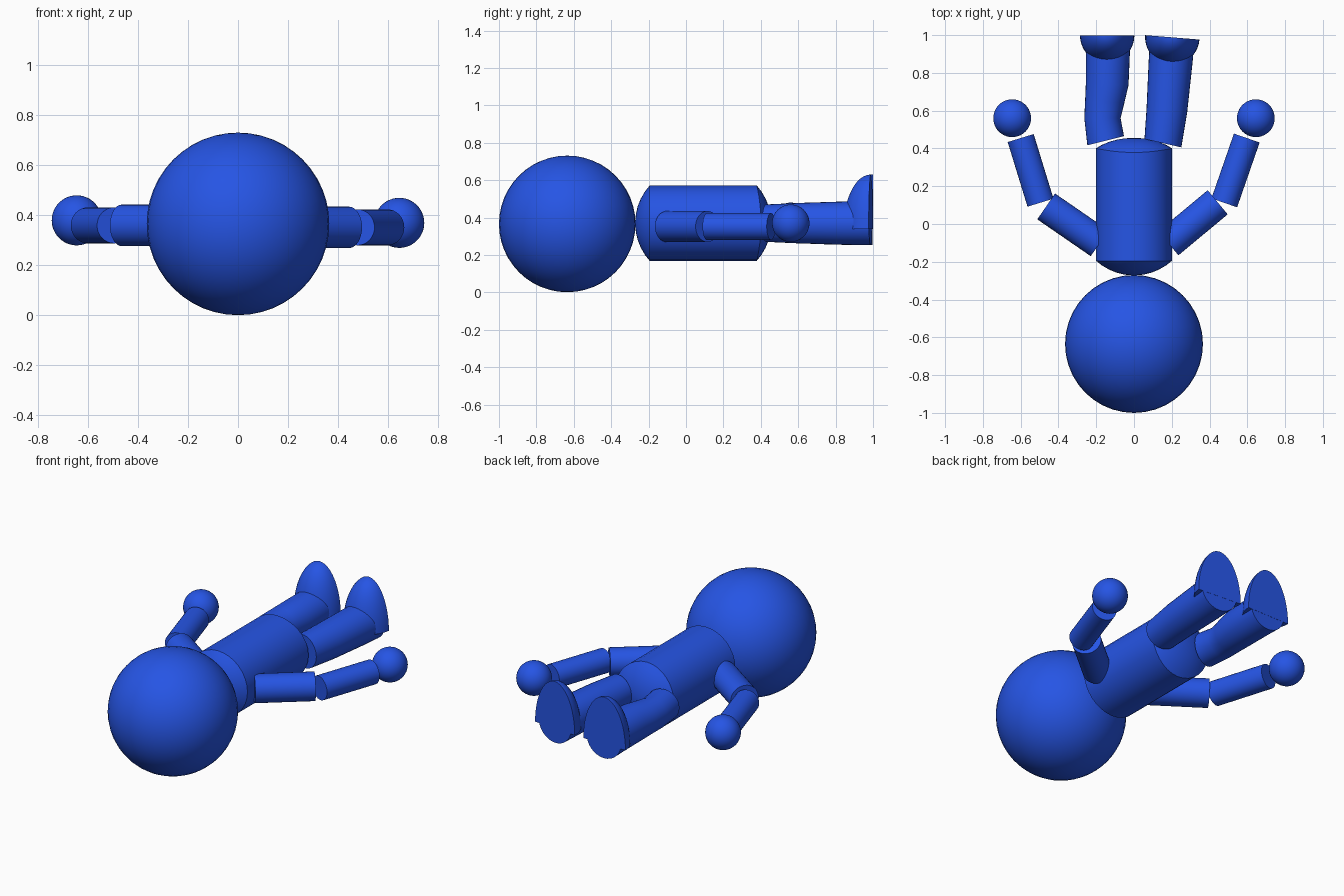
import bpy, bmesh, math
from mathutils import Vector, Matrix

if "Cube" in bpy.data.objects:
    bpy.data.objects.remove(bpy.data.objects["Cube"])

blue = bpy.data.materials.new("bright_blue")
blue.diffuse_color = (0.019, 0.09, 0.78, 1.0)
blue.use_nodes = True
blue.node_tree.nodes["Principled BSDF"].inputs["Base Color"].default_value = blue.diffuse_color


def finish(name, bm):
    bmesh.ops.recalc_face_normals(bm, faces=bm.faces)
    mesh = bpy.data.meshes.new(name)
    bm.to_mesh(mesh)
    bm.free()
    mesh.materials.append(blue)
    obj = bpy.data.objects.new(name, mesh)
    bpy.context.collection.objects.link(obj)
    bpy.ops.object.select_all(action='DESELECT')
    obj.select_set(True)
    bpy.context.view_layer.objects.active = obj
    bpy.ops.object.shade_smooth_by_angle(angle=math.radians(35))
    return obj


def ball(name, centre, radius):
    bm = bmesh.new()
    bmesh.ops.create_uvsphere(bm, u_segments=40, v_segments=24, radius=radius)
    bmesh.ops.translate(bm, verts=bm.verts, vec=centre)
    return finish(name, bm)


def loft(rings, sides=32):
    """Tube through rings of (centre, axis, radius), closed at both ends."""
    bm = bmesh.new()
    loops = []
    for centre, axis, radius in rings:
        axis = Vector(axis).normalized()
        side = axis.cross(Vector((0, 0, 1))).normalized()
        up = side.cross(axis)
        loops.append([bm.verts.new(Vector(centre) + radius * (math.cos(a) * side + math.sin(a) * up))
                      for a in (2 * math.pi * i / sides for i in range(sides))])
    for lo, hi in zip(loops, loops[1:]):
        for i in range(sides):
            j = (i + 1) % sides
            bm.faces.new((lo[i], lo[j], hi[j], hi[i]))
    bm.faces.new(loops[0])
    bm.faces.new(loops[-1])
    return bm


def tube(name, start, end, radius):
    axis = Vector(end) - Vector(start)
    return finish(name, loft([(start, axis, radius), (end, axis, radius)]))


# Head
ball("head", (0, -0.635, 0.366), 0.365)

# Torso: cylinder with shallow domed ends
R, dome = 0.201, 0.30
drop = lambda r: dome - math.sqrt(dome * dome - r * r)
radii = [0.01, 0.05, 0.09, 0.13, 0.17, R]
profile = [(-0.272 + drop(r), r) for r in radii]
profile += [(0.456 - drop(r), r) for r in reversed(radii)]
bm = loft([((0, y, 0.37), (0, 1, 0), r) for y, r in profile])
for v in bm.verts:  # hip rim reaches a little further at the sides
    if v.co.y > 0.3:
        v.co.y += 0.022 * (v.co.x / R) ** 2
finish("torso", bm)

# Arms and hands
for side, s, z, elbow, fore_start, fore_end, hand_z in (
        ("left", -1, 0.36, (0.465, 0.093), (0.495, 0.113), (0.60, 0.455), 0.38),
        ("right", 1, 0.352, (0.443, 0.115), (0.478, 0.112), (0.597, 0.455), 0.37)):
    tube(side + "_upper_arm", (s * 0.182, -0.102, z), (s * elbow[0], elbow[1], z), 0.083)
    tube(side + "_forearm", (s * fore_start[0], fore_start[1], z),
         (s * fore_end[0], fore_end[1], z), 0.072)
    ball(side + "_hand", (s * 0.645, 0.56, hand_z), 0.10)

# Legs: the left one bends slightly at the knee
finish("left_leg", loft([
    ((-0.15, 0.441, 0.37), (-0.24, 0.97, 0), 0.10),
    ((-0.167, 0.56, 0.37), (0, 1, 0), 0.096),
    ((-0.155, 0.65, 0.37), (0.1, 1, 0), 0.104),
    ((-0.142, 0.74, 0.37), (0.05, 1, 0), 0.113),
    ((-0.138, 0.90, 0.37), (0, 1, 0), 0.116),
    ((-0.138, 0.998, 0.37), (0, 1, 0), 0.118)]))
finish("right_leg", loft([
    ((0.153, 0.428, 0.37), (0.22, 0.97, 0), 0.10),
    ((0.174, 0.60, 0.37), (0.08, 1, 0), 0.108),
    ((0.193, 0.85, 0.37), (0.08, 1, 0), 0.116),
    ((0.204, 0.987, 0.37), (0.08, 1, 0), 0.118)]))

# Feet: quarter ellipsoids with flat soles facing back
for name, centre, turn in (("left_foot", (-0.142, 0.999, 0.34), 0),
                           ("right_foot", (0.203, 0.988, 0.34), -4.6)):
    bm = bmesh.new()
    bmesh.ops.create_uvsphere(bm, u_segments=40, v_segments=24, radius=1)
    for normal in ((0, 1, 0), (0, 0, -1)):
        geom = bm.verts[:] + bm.edges[:] + bm.faces[:]
        cut = bmesh.ops.bisect_plane(bm, geom=geom, dist=1e-5, plane_co=(0, 0, 0),
                                     plane_no=normal, clear_outer=True)
        edges = [e for e in bm.edges if e.is_boundary]
        bmesh.ops.holes_fill(bm, edges=edges, sides=0)
    bm.transform(Matrix.Translation(centre) @ Matrix.Rotation(math.radians(turn), 4, 'Z')
                 @ Matrix.Diagonal((0.144, 0.147, 0.29, 1)))
    finish(name, bm)
